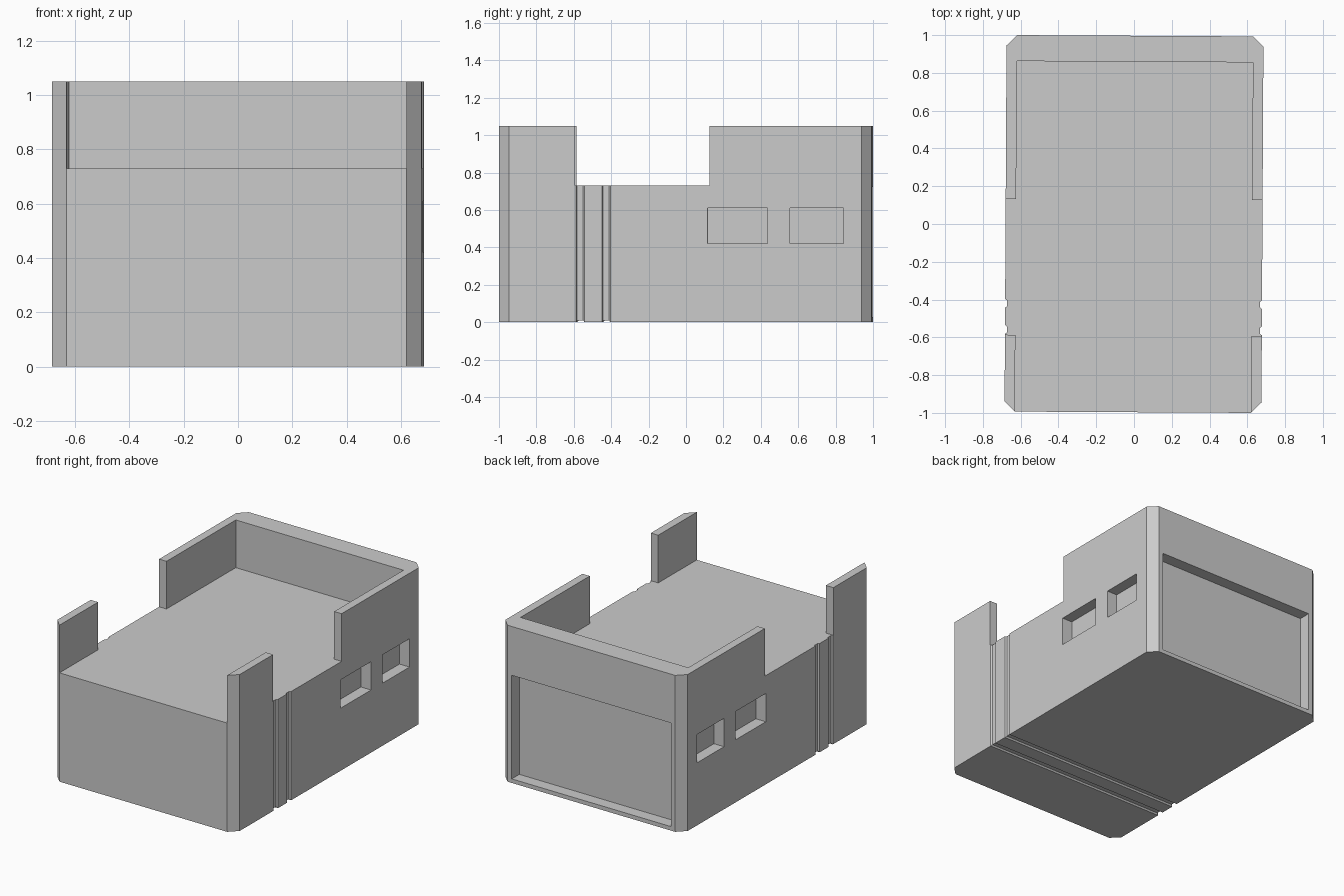
import bpy, bmesh
from mathutils import Matrix

if "Cube" in bpy.data.objects:
    bpy.data.objects.remove(bpy.data.objects["Cube"])

W, L, H = 0.68, 0.9965, 1.05   # half width, half length, full height
DECK, C = 0.73, 0.055          # deck height, corner chamfer / wall thickness


def prism(name, pts, lo, hi, axis="z"):
    """Extrude a closed profile: (x, y) along z, or (y, z) along x."""
    def place(p, d):
        return (p[0], p[1], d) if axis == "z" else (d, p[0], p[1])
    bm = bmesh.new()
    a = [bm.verts.new(place(p, lo)) for p in pts]
    b = [bm.verts.new(place(p, hi)) for p in pts]
    bm.faces.new(a)
    bm.faces.new(b)
    n = len(pts)
    for i in range(n):
        j = (i + 1) % n
        bm.faces.new((a[i], a[j], b[j], b[i]))
    bmesh.ops.recalc_face_normals(bm, faces=bm.faces)
    mesh = bpy.data.meshes.new(name)
    bm.to_mesh(mesh)
    bm.free()
    ob = bpy.data.objects.new(name, mesh)
    bpy.context.collection.objects.link(ob)
    return ob


def rect(x0, x1, y0, y1):
    return [(x0, y0), (x1, y0), (x1, y1), (x0, y1)]


def carve(target, cutter):
    """Subtract the cutter from the target and discard the cutter."""
    cutter.hide_render = True
    mod = target.modifiers.new("carve", "BOOLEAN")
    mod.operation, mod.solver, mod.object = "DIFFERENCE", "EXACT", cutter
    bpy.context.view_layer.objects.active = target
    bpy.ops.object.modifier_apply(modifier=mod.name)
    bpy.data.objects.remove(cutter)


# Full-height block with chamfered corners
outline = [(-W, -L + C), (-W + C, -L), (W - C, -L), (W, -L + C),
           (W, L - C), (W - C, L), (-W + C, L), (-W, L - C)]
building = prism("building", outline, 0, H)

# Open deck: leaves the back parapet and two front corner posts
wi, g0, g1, yb = W - C, -0.59, 0.13, 0.859
half = [(wi, -1.3), (wi, g0), (1, g0), (1, g1), (wi, g1), (wi, yb)]
deck = half + [(-x, y) for x, y in reversed(half)]
carve(building, prism("deck_cutter", deck, DECK, 1.4))

# Large recessed panel on the back
carve(building, prism("back_panel_cutter", rect(-0.593, 0.593, L - 0.08, 1.2), 0.027, 0.722))

# Two window recesses on each side
for s in (-1, 1):
    for y0, y1 in ((0.12, 0.44), (0.56, 0.845)):
        xs = sorted((s * (W - 0.075), s * 1.0))
        carve(building, prism("window_cutter", rect(*xs, y0, y1), 0.42, 0.61))

# Pair of shallow expansion grooves around the sides and underside
D, T = 0.01, 0.008
for y0, y1 in ((-0.586, -0.538), (-0.447, -0.4)):
    for s in (-1, 1):
        pts = [(s * (W + D), y0 - T), (s * (W - D), y0 + T),
               (s * (W - D), y1 - T), (s * (W + D), y1 + T)]
        pts[0] = (s * (W + 0.001), y0)
        pts[3] = (s * (W + 0.001), y1)
        carve(building, prism("side_groove_cutter", pts, -0.1, 0.9))
    pts = [(y0, -0.001), (y0 + T, D), (y1 - T, D), (y1, -0.001)]
    carve(building, prism("under_groove_cutter", pts, -1, 1, "x"))

# The whole block sits very slightly turned
building.data.transform(Matrix.Rotation(-0.0055, 4, "Z"))
